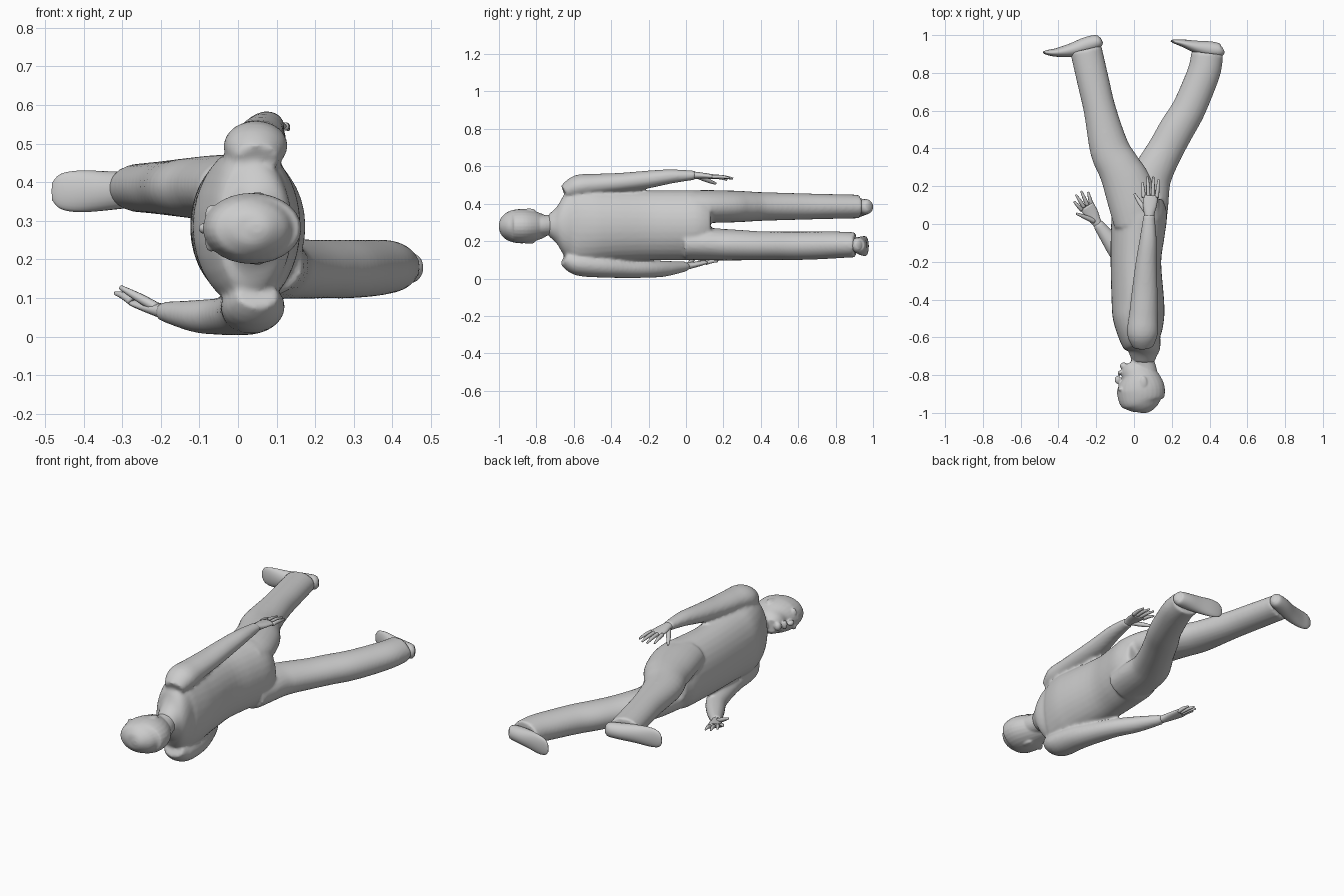
import bpy, bmesh
from mathutils import Vector

Z = Vector((0, 0, 1))


def spline(pts, steps):
    # Catmull-Rom through tuples of numbers
    out = []
    for i in range(len(pts) - 1):
        p0, p1 = pts[max(i - 1, 0)], pts[i]
        p2, p3 = pts[i + 1], pts[min(i + 2, len(pts) - 1)]
        for s in range(steps):
            t = s / steps
            out.append([0.5 * (2 * b + (c - a) * t + (2 * a - 5 * b + 4 * c - d) * t * t
                               + (3 * b - a - 3 * c + d) * t ** 3)
                        for a, b, c, d in zip(p0, p1, p2, p3)])
    out.append(list(pts[-1]))
    return out


def loft(bm, rings, sides=24, steps=4):
    # each ring: x, y, z, horizontal radius, vertical radius
    from math import cos, sin, tau
    rs = spline(rings, steps)
    c = [Vector(r[:3]) for r in rs]
    loops = []
    for i, r in enumerate(rs):
        t = (c[min(i + 1, len(c) - 1)] - c[max(i - 1, 0)]).normalized()
        u = Z.cross(t).normalized()
        v = t.cross(u)
        loops.append([bm.verts.new(c[i] + u * max(r[3], .002) * cos(tau * k / sides)
                                   + v * max(r[4], .002) * sin(tau * k / sides))
                      for k in range(sides)])
    faces = [bm.faces.new(loops[0]), bm.faces.new(loops[-1])]
    for a, b in zip(loops, loops[1:]):
        for k in range(sides):
            n = (k + 1) % sides
            faces.append(bm.faces.new((a[k], a[n], b[n], b[k])))
    bmesh.ops.recalc_face_normals(bm, faces=faces)


def ball(bm, loc, size):
    new = bmesh.ops.create_uvsphere(bm, u_segments=16, v_segments=10, radius=1)["verts"]
    for v in new:
        v.co = Vector([a * s + l for a, s, l in zip(v.co, size, loc)])


def finish(name, bm, voxel=0, smooth=0):
    me = bpy.data.meshes.new(name)
    bm.to_mesh(me)
    bm.free()
    ob = bpy.data.objects.new(name, me)
    bpy.context.collection.objects.link(ob)
    for p in me.polygons:
        p.use_smooth = True
    if voxel:
        m = ob.modifiers.new("merge", 'REMESH')
        m.mode = 'VOXEL'
        m.voxel_size = voxel
        m.use_smooth_shade = True
        s = ob.modifiers.new("soften", 'SMOOTH')
        s.factor = 0.5
        s.iterations = smooth
    return ob


# clothed body: torso, legs and arms fused into one skin
bm = bmesh.new()
loft(bm, [(.05, -.735, .285, .055, .058), (.05, -.69, .285, .075, .10),
          (.05, -.65, .285, .092, .165), (.035, -.60, .285, .112, .21),
          (.025, -.50, .285, .136, .21), (.02, -.40, .285, .139, .197),
          (.01, -.20, .285, .134, .187), (.02, -.05, .285, .143, .187),
          (.03, .06, .285, .145, .185), (.03, .13, .285, .12, .15)], 32)
# upper leg, swung forward
loft(bm, [(.02, 0, .385, .125, .085), (.0, .1, .385, .133, .088),
          (-.04, .22, .385, .127, .086), (-.08, .3, .385, .114, .083),
          (-.13, .4, .385, .105, .077), (-.18, .6, .385, .086, .071),
          (-.215, .75, .385, .085, .067), (-.255, .925, .385, .085, .063)])
# lower leg, swung back
loft(bm, [(.05, 0, .185, .12, .085), (.06, .1, .185, .122, .087),
          (.08, .22, .18, .113, .084), (.115, .3, .178, .103, .081),
          (.17, .4, .175, .095, .077), (.225, .5, .175, .094, .076),
          (.285, .6, .175, .09, .076), (.338, .72, .177, .088, .074),
          (.375, .82, .18, .087, .071), (.388, .905, .18, .085, .067)])
# upper sleeve
loft(bm, [(.05, -.65, .46, .055, .04), (.045, -.58, .49, .082, .063),
          (.05, -.48, .502, .076, .058), (.057, -.35, .513, .068, .052),
          (.065, -.2, .53, .056, .047), (.075, -.08, .546, .045, .038),
          (.08, .05, .552, .03, .024)])
# lower sleeve, bent forward
loft(bm, [(.05, -.65, .11, .055, .04), (.04, -.58, .08, .082, .063),
          (.03, -.45, .067, .076, .062), (.0, -.33, .056, .065, .053),
          (-.045, -.21, .052, .055, .048), (-.11, -.11, .053, .048, .042),
          (-.195, .005, .065, .028, .025)])
finish("clothed_body", bm, .009, 5)

# head with neck, nose, lips, chin and ears; face points to -x
bm = bmesh.new()
loft(bm, [(.045, -1, .28, .015, .012), (.045, -.99, .28, .052, .042),
          (.042, -.965, .28, .09, .068), (.036, -.93, .28, .118, .085),
          (.036, -.88, .28, .128, .092), (.026, -.83, .28, .114, .086),
          (.01, -.79, .28, .09, .072), (-.012, -.76, .28, .064, .057),
          (-.025, -.735, .28, .035, .036)], 28)
loft(bm, [(.07, -.86, .28, .065, .06), (.06, -.78, .282, .062, .056),
          (.047, -.73, .285, .06, .056), (.045, -.68, .285, .065, .065)])
ball(bm, (-.086, -.825, .28), (.017, .022, .015))
ball(bm, (-.074, -.788, .28), (.013, .012, .026))
ball(bm, (-.055, -.752, .28), (.02, .02, .024))
for s in (-1, 1):
    ball(bm, (.05, -.84, .28 + s * .085), (.02, .034, .009))
    ball(bm, (-.07, -.875, .28 + s * .035), (.016, .012, .026))
finish("head", bm, .005, 4)

# hands: palm, four fingers and a thumb
hands = {
    "upper_hand": dict(
        palm=[(.08, .0, .551, .027, .021), (.081, .05, .552, .027, .019),
              (.084, .1, .549, .037, .015), (.087, .15, .544, .04, .012)],
        fingers=[((.052, .14, .544), (.045, .22, .527)), ((.076, .145, .545), (.072, .25, .533)),
                 ((.1, .145, .545), (.102, .252, .535)), ((.121, .14, .544), (.13, .235, .537))],
        thumb=((.065, .065, .545), (.03, .115, .525), (.002, .16, .507))),
    "lower_hand": dict(
        palm=[(-.165, -.035, .06, .027, .022), (-.195, .005, .066, .025, .019),
              (-.222, .05, .075, .036, .015), (-.25, .095, .086, .04, .012)],
        fingers=[((-.277, .075, .092), (-.318, .12, .112)), ((-.265, .09, .09), (-.308, .155, .108)),
                 ((-.247, .1, .086), (-.28, .175, .1)), ((-.226, .105, .082), (-.243, .17, .092))],
        thumb=((-.21, .015, .075), (-.255, .035, .1), (-.305, .055, .128))),
}
for name, h in hands.items():
    bm = bmesh.new()
    loft(bm, h["palm"], 16)
    for a, b in h["fingers"]:
        m = [(p + q) / 2 for p, q in zip(a, b)]
        m[2] += .004
        loft(bm, [(*a, .011, .011), (*m, .0095, .0095), (*b, .005, .005)], 10)
    a, m, b = h["thumb"]
    loft(bm, [(*a, .014, .013), (*m, .012, .012), (*b, .006, .006)], 10)
    finish(name, bm)

# shoes: heel to toe
shoes = {
    "upper_shoe": [(-.172, .975, .385, .015, .02), (-.19, .967, .384, .035, .038),
                   (-.25, .948, .382, .042, .044), (-.33, .921, .378, .036, .05),
                   (-.41, .908, .376, .023, .054), (-.46, .908, .376, .013, .045),
                   (-.482, .91, .376, .004, .022)],
    "lower_shoe": [(.473, .925, .178, .015, .02), (.455, .92, .178, .035, .038),
                   (.40, .925, .177, .042, .044), (.33, .938, .175, .033, .05),
                   (.26, .957, .173, .02, .053), (.215, .966, .172, .011, .044),
                   (.195, .97, .172, .004, .022)],
}
for name, rings in shoes.items():
    bm = bmesh.new()
    loft(bm, rings)
    finish(name, bm)
